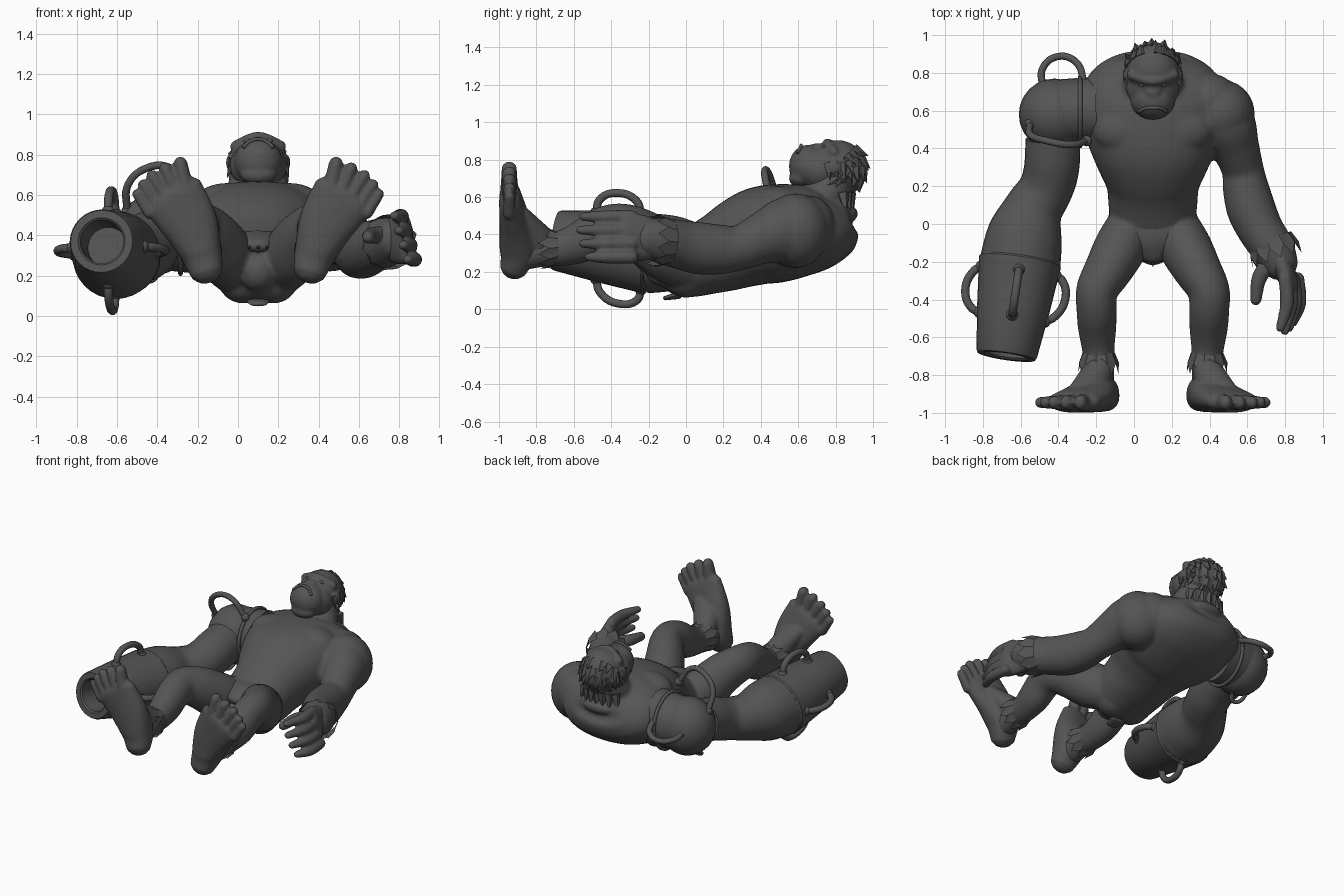
import bpy, bmesh, math, random
from mathutils import Vector, Matrix

if "Cube" in bpy.data.objects:
    bpy.data.objects.remove(bpy.data.objects["Cube"])

random.seed(4)
CX = 0.1  # symmetry plane of the body
grey = bpy.data.materials.new("dark grey")
grey.diffuse_color = (0.09, 0.09, 0.09, 1)
grey.use_nodes = True
grey.node_tree.nodes["Principled BSDF"].inputs["Base Color"].default_value = grey.diffuse_color


def catmull(pts, steps=4):
    out = []
    for i in range(len(pts) - 1):
        p = [pts[max(i - 1, 0)], pts[i], pts[i + 1], pts[min(i + 2, len(pts) - 1)]]
        for k in range(steps):
            t = k / steps
            out.append([0.5 * (2 * b + (c - a) * t + (2 * a - 5 * b + 4 * c - d) * t * t
                               + (3 * b - a - 3 * c + d) * t ** 3) for a, b, c, d in zip(*p)])
    return out + [list(pts[-1])]


def loft(bm, stations, up=(0, 0, 1), n=20, round_ends=True, smooth=True, axis=None, e=1.0):
    """Skin elliptical sections (x, y, z, half_width, half_height) along a path."""
    st = catmull(stations) if smooth else stations
    up = Vector(up)
    pos = [Vector(s[:3]) for s in st]
    secs = []
    for i, s in enumerate(st):
        t = axis or (pos[min(i + 1, len(st) - 1)] - pos[max(i - 1, 0)]).normalized()
        secs.append((pos[i], t, s[3], s[4]))
    if round_ends:
        def dome(sec, sign):
            p, t, a, b = sec
            return [(p + t * sign * min(a, b) * math.sin(q), t, a * math.cos(q), b * math.cos(q))
                    for q in (0.5, 1.0, 1.4)]
        secs = dome(secs[0], -1)[::-1] + secs + dome(secs[-1], 1)
    rings = []
    for p, t, a, b in secs:
        side = t.cross(up).normalized()
        u = side.cross(t)
        ring = []
        for k in range(n):
            c, s = math.cos(2 * math.pi * k / n), math.sin(2 * math.pi * k / n)
            ring.append(bm.verts.new(p + side * a * math.copysign(abs(c) ** e, c)
                                     + u * b * math.copysign(abs(s) ** e, s)))
        rings.append(ring)
    for r, q in zip(rings, rings[1:]):
        for k in range(n):
            bm.faces.new((r[k], r[(k + 1) % n], q[(k + 1) % n], q[k]))
    bm.faces.new(rings[0][::-1])
    bm.faces.new(rings[-1])


def ball(bm, c, r):
    bmesh.ops.create_uvsphere(bm, u_segments=24, v_segments=14, radius=1,
                              matrix=Matrix.Translation(c) @ Matrix.Diagonal((*r, 1)))


def spike(bm, base, direction, length, width):
    d = Vector(direction).normalized()
    m = Matrix.Translation(Vector(base) + d * length / 2) @ d.to_track_quat('Z', 'Y').to_matrix().to_4x4()
    bmesh.ops.create_cone(bm, cap_ends=True, segments=5, radius1=width, radius2=0, depth=length, matrix=m)


def cuff(bm, base, direction, length, r0, r1, teeth=11):
    """Flared fur skirt with a zigzag hem."""
    d = Vector(direction).normalized()
    m = Matrix.Translation(base) @ d.to_track_quat('Z', 'Y').to_matrix().to_4x4()
    n = teeth * 2
    a, b = [], []
    for k in range(n):
        q = 2 * math.pi * k / n
        c, s = math.cos(q), math.sin(q)
        a.append(bm.verts.new(m @ Vector((c * r0, s * r0, 0))))
        b.append(bm.verts.new(m @ Vector((c * r1, s * r1, length * (1 if k % 2 else 0.5)))))
    for k in range(n):
        bm.faces.new((a[k], a[(k + 1) % n], b[(k + 1) % n], b[k]))


def finish(bm, name, voxel=0, angle=40):
    bmesh.ops.recalc_face_normals(bm, faces=bm.faces)
    me = bpy.data.meshes.new(name)
    bm.to_mesh(me)
    bm.free()
    me.materials.append(grey)
    ob = bpy.data.objects.new(name, me)
    bpy.context.collection.objects.link(ob)
    bpy.ops.object.select_all(action='DESELECT')
    ob.select_set(True)
    bpy.context.view_layer.objects.active = ob
    bpy.ops.object.shade_smooth_by_angle(angle=math.radians(angle))
    if voxel:
        r = ob.modifiers.new("merge", 'REMESH')
        r.mode, r.voxel_size, r.use_smooth_shade = 'VOXEL', voxel, True
        s = ob.modifiers.new("soften", 'SMOOTH')
        s.factor, s.iterations = 0.5, 6


def hose(name, pts, r=0.022, collars=True):
    cu = bpy.data.curves.new(name, 'CURVE')
    cu.dimensions, cu.bevel_depth, cu.bevel_resolution, cu.resolution_u = '3D', r, 3, 8
    cu.use_fill_caps = True
    sp = cu.splines.new('BEZIER')
    sp.bezier_points.add(len(pts) - 1)
    for b, p in zip(sp.bezier_points, pts):
        b.co = p
        b.handle_left_type = b.handle_right_type = 'AUTO'
    cu.materials.append(grey)
    bpy.context.collection.objects.link(bpy.data.objects.new(name, cu))
    if collars:
        bm = bmesh.new()
        for p in (pts[0], pts[-1]):
            ball(bm, p, (r * 1.5,) * 3)
        finish(bm, name + "_collars")


# Torso, arm and legs merged into one smooth skin
bm = bmesh.new()
torso = [(-0.13, .09, .12, .32), (-0.07, .17, .07, .38), (0, .22, .06, .42), (.1, .235, .075, .47),
         (.2, .245, .09, .53), (.3, .29, .11, .60), (.4, .335, .13, .655), (.5, .375, .145, .67),
         (.6, .39, .17, .67), (.7, .38, .205, .66), (.78, .34, .26, .65), (.83, .27, .33, .635),
         (.862, .19, .41, .60), (.88, .11, .47, .55)]
loft(bm, [(CX, y, (a + b) / 2, w, (b - a) / 2) for y, w, a, b in torso], n=36, e=.9)
loft(bm, [(CX, .70, .55, .18, .13), (CX, .77, .64, .155, .12), (CX, .8, .72, .13, .12)], up=(0, 1, 0))
ball(bm, (CX, .80, .62), (.13, .095, .13))                 # nape
for s in (-1, 1):
    ball(bm, (CX + s * .15, .5, .56), (.17, .13, .1))      # chest muscle
    ball(bm, (CX + s * .075, 0, .17), (.12, .12, .108))    # buttock
    leg = [(.115, .0, .24, .125), (.17, -.12, .31, .14), (.235, -.24, .395, .128), (.295, -.35, .442, .112),
           (.298, -.45, .425, .107), (.295, -.55, .365, .102), (.29, -.65, .33, .088), (.285, -.74, .32, .08),
           (.285, -.86, .30, .08)]
    loft(bm, [(CX + s * d, y, z, r, r * 1.12) for d, y, z, r in leg])
ball(bm, (.46, .585, .42), (.18, .18, .2))                 # flesh shoulder
ball(bm, (.39, .65, .44), (.17, .15, .17))
arm = [(.38, .64, .43, .16), (.48, .53, .42, .165), (.535, .41, .38, .13), (.575, .29, .33, .112),
       (.59, .2, .32, .122), (.62, .08, .325, .13), (.67, -.03, .345, .122), (.735, -.13, .367, .115),
       (.77, -.2, .38, .1)]
loft(bm, [(x, y, z, r, r * 1.08) for x, y, z, r in arm])
finish(bm, "body", voxel=0.013)

# Feet with toes
for s, name in ((-1, "left_foot"), (1, "right_foot")):
    bm = bmesh.new()
    foot = [(.262, -.915, .24, .088, .08), (.285, -.895, .32, .106, .102), (.34, -.915, .46, .14, .084),
            (.42, -.94, .59, .158, .06)]
    loft(bm, [(CX + s * d, y, z, a, b) for d, y, z, a, b in foot], up=(0, 1, 0), e=.9)
    loft(bm, [(CX + s * .29, -.78, .36, .08, .09), (CX + s * .35, -.90, .5, .1, .06)])  # instep
    tips = [(.385, .755), (.46, .73), (.525, .695), (.57, .65), (.60, .605)]
    for i, (d, z) in enumerate(tips):
        r = .042 - .003 * i
        loft(bm, [(CX + s * (.36 + .045 * i), -.945, .63 - .03 * i, r, r * 1.2),
                  (CX + s * d, -.945, z, r * .85, r)], up=(0, 1, 0), n=10)
    finish(bm, name, voxel=0.009)
    bm = bmesh.new()
    cuff(bm, (CX + s * .287, -.68, .33), (0, -1, -.05), .11, .085, .108)
    finish(bm, name + "_fur_cuff", angle=20)

# Hand with four fingers and a thumb
bm = bmesh.new()
loft(bm, [(.755, -.15, .37, .075, .1), (.79, -.23, .38, .062, .125), (.825, -.32, .385, .045, .13)])
for i in range(4):
    z, x = .495 - .072 * i, .80 + .022 * i
    end = (-.55, -.565, -.55, -.52)[i]
    loft(bm, [(x, -.29, z, .037, .037), (x + .01, -.42, z, .037, .036), (x - .025, end, z, .026, .024)], n=10)
loft(bm, [(.74, -.19, .40, .05, .05), (.665, -.28, .40, .042, .042), (.645, -.40, .39, .032, .032)], n=10)
finish(bm, "hand", voxel=0.009)
bm = bmesh.new()
cuff(bm, (.722, -.08, .36), (.35, -1, .08), .12, .118, .138)
finish(bm, "wrist_fur_cuff", angle=20)

# Head
bm = bmesh.new()
ball(bm, (CX, .81, .755), (.145, .155, .15))
ball(bm, (CX, .655, .765), (.12, .105, .115))
ball(bm, (CX, .72, .745), (.142, .12, .125))
ball(bm, (CX, .61, .70), (.09, .06, .05))                  # chin
loft(bm, [(-.01, .79, .84, .03, .03), (CX, .755, .885, .03, .025), (.21, .79, .84, .03, .03)], up=(0, 1, 0))
ball(bm, (CX, .70, .87), (.04, .035, .018))                # nose
for s in (-1, 1):
    ball(bm, (CX + s * .14, .79, .76), (.02, .04, .04))     # ear
finish(bm, "head", voxel=0.009)
hose("mouth", [(.025, .595, .835), (.06, .612, .866), (CX, .615, .877), (.14, .612, .866), (.175, .595, .835)],
     .009, False)
bm = bmesh.new()
for s in (-1, 1):
    ball(bm, (CX + s * .055, .737, .868), (.018, .01, .012))
finish(bm, "eyes")

# Hair spikes on crown, nape and cheeks
bm = bmesh.new()
for row in range(6):
    th = math.radians(45 - 23 * row)
    for k in range(7):
        ph = math.radians(-60 + 20 * k + random.uniform(-6, 6))
        nrm = Vector((math.sin(ph), math.cos(ph) * math.cos(th), math.cos(ph) * math.sin(th)))
        droop = Vector((0, math.sin(th), -math.cos(th)))
        base = Vector((CX, .80, .755)) + Vector((nrm.x * .13, nrm.y * .14, nrm.z * .135))
        spike(bm, base, nrm * .45 + droop, random.uniform(.06, .09), .036)
for k in range(7):
    spike(bm, (CX - .12 + .04 * k, .875 - .004 * (k - 3) ** 2, .62), (.25 * (k - 3) / 3, .15, -1), .13, .035)
for s in (-1, 1):
    for k in range(3):
        spike(bm, (CX + s * .125, .76 + .04 * k, .78), (s * .3, .1, -1), .1, .03)
finish(bm, "hair", angle=20)

# Loincloth front flap and rear tag
bm = bmesh.new()
loft(bm, [(CX, .0, .39, .21, .035), (CX, -.09, .38, .14, .04), (CX, -.17, .35, .065, .035)], n=16)
for k in range(-1, 2):
    spike(bm, (CX + .035 * k, -.16, .345), (.2 * k, -1, -.1), .07 - .02 * abs(k), .025)
loft(bm, [(CX, -.04, .075, .06, .02), (CX, -.11, .06, .045, .012)], n=12)
finish(bm, "loincloth")

# Mechanical arm: shoulder dome, sleeve and hollow cannon
bm = bmesh.new()
ball(bm, (-.42, .58, .40), (.19, .19, .2))
finish(bm, "mechanical_shoulder")
bm = bmesh.new()
loft(bm, [(x, y, z, r, r) for x, y, z, r in
          [(-.43, .45, .38, .145), (-.432, .34, .36, .146), (-.445, .25, .33, .145), (-.475, .17, .31, .144),
           (-.53, .08, .30, .157), (-.575, -.05, .30, .198), (-.602, -.2, .30, .214)]], n=28, round_ends=False)
finish(bm, "mechanical_sleeve")
A, B = Vector((-.602, -.19, .30)), Vector((-.676, -.70, .37))
bm = bmesh.new()
ax = (B - A).normalized()
prof = [(A, .212), (A + ax * .01, .219), (A.lerp(B, .5), .193), (B - ax * .015, .162), (B, .155),
        (B, .118), (B - ax * .01, .108), (B - ax * .22, .10)]   # last sections are the bore
loft(bm, [(*p, r, r) for p, r in prof], n=32, round_ends=False, smooth=False, axis=ax)
finish(bm, "cannon", angle=30)

# Four hose handles around the cannon
for i, (name, lift, shift) in enumerate((("right", 0, .1), ("top", .03, .03), ("left", 0, 0), ("bottom", .025, .03))):
    q = i * math.pi / 2
    out = Vector((math.cos(q), 0, math.sin(q)))
    hose("cannon_hose_" + name, [A.lerp(B, t + shift) + out * d for t, d in
                                 ((.07, .20), (.11, .235 + lift), (.31, .268 + lift), (.5, .22 + lift), (.54, .175))])

# Shoulder hoses and the ring where machine meets flesh
hose("front_shoulder_hose", [(-.55, .53, .52), (-.545, .47, .65), (-.46, .44, .73), (-.34, .42, .735),
                             (-.25, .44, .62)], .019)
hose("top_shoulder_hose", [(-.485, .73, .42), (-.485, .82, .41), (-.41, .885, .40), (-.31, .86, .42),
                           (-.26, .73, .47)], .019)
hose("rear_shoulder_hose", [(-.5, .57, .235), (-.48, .51, .185), (-.43, .50, .175), (-.395, .54, .22)], .013)
ring = [(-.285, .595 + .182 * math.cos(k * math.pi / 8), .41 + .2 * math.sin(k * math.pi / 8)) for k in range(17)]
hose("shoulder_seam_ring", ring, .012, False)
bm = bmesh.new()
loft(bm, [(-.40, .595, .41, .17, .18), (-.2, .6, .41, .18, .2)], n=28, round_ends=False)
finish(bm, "shoulder_socket")
